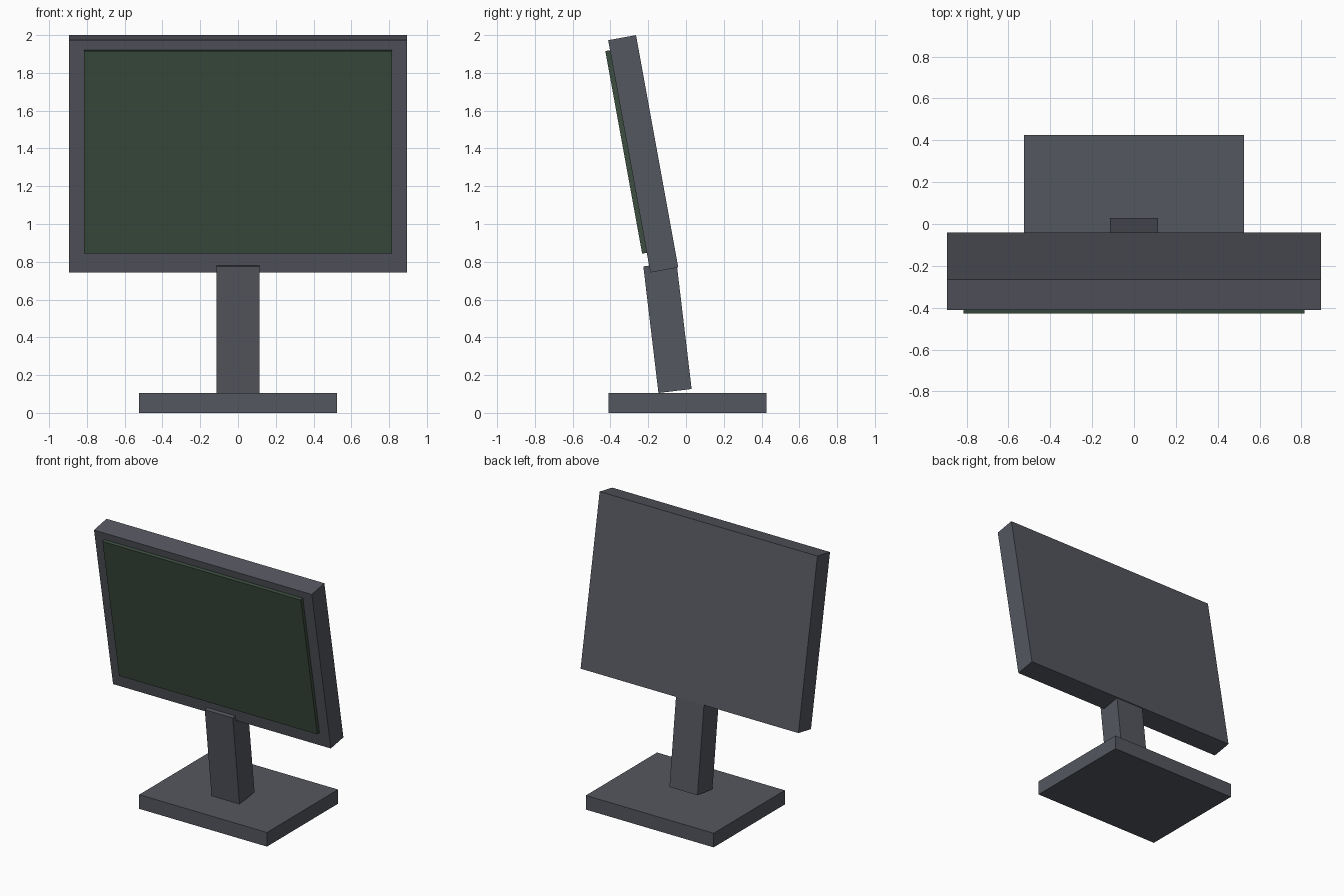
import bpy
from math import radians, sin, cos

if "Cube" in bpy.data.objects:
    bpy.data.objects.remove(bpy.data.objects["Cube"])


def material(name, rgb):
    m = bpy.data.materials.new(name)
    m.diffuse_color = (*rgb, 1)
    m.use_nodes = True
    m.node_tree.nodes["Principled BSDF"].inputs["Base Color"].default_value = m.diffuse_color
    return m


def box(name, size, loc, mat, tilt=0.0):
    """Box leaning towards -y by tilt radians."""
    bpy.ops.mesh.primitive_cube_add(size=1, location=loc, rotation=(tilt, 0, 0))
    ob = bpy.context.object
    ob.name = name
    ob.scale = size
    bpy.ops.object.transform_apply(location=False, rotation=False, scale=True)
    ob.data.materials.append(mat)
    return ob


casing = material("casing", (0.09, 0.095, 0.115))
glass = material("glass", (0.045, 0.075, 0.05))

# Foot plate
box("base", (1.05, 0.835, 0.105), (0, 0.0075, 0.0525), casing)

# Leaning neck, its top just inside the casing
box("neck", (0.23, 0.177, 0.675), (0, -0.098, 0.451), casing, radians(6.8))

# Tilted display casing
tilt = radians(10.3)
cy, cz = -0.2265, 1.3715
box("display_casing", (1.79, 0.15, 1.25), (0, cy, cz), casing, tilt)

# Screen panel standing slightly proud of the casing, a little above its middle
out, up = 0.085, 0.026
box("screen", (1.63, 0.03, 1.09),
    (0, cy - out * cos(tilt) - up * sin(tilt), cz - out * sin(tilt) + up * cos(tilt)),
    glass, tilt)
